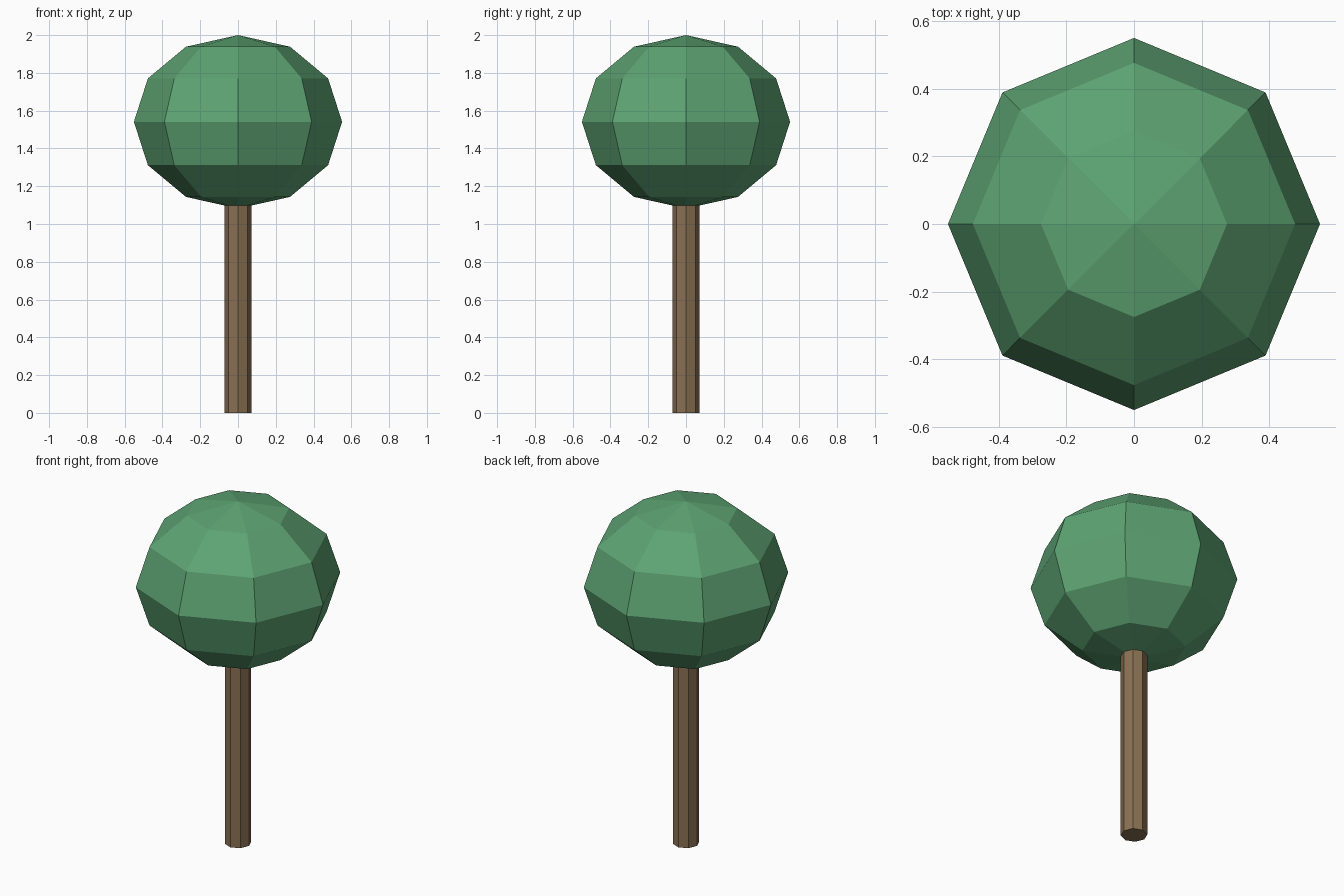
import bpy

if "Cube" in bpy.data.objects:
    bpy.data.objects.remove(bpy.data.objects["Cube"])


def paint(obj, name, color):
    mat = bpy.data.materials.new(name)
    mat.diffuse_color = (*color, 1)
    mat.use_nodes = True
    mat.node_tree.nodes["Principled BSDF"].inputs["Base Color"].default_value = mat.diffuse_color
    obj.data.materials.append(mat)


# Trunk: eight-sided post, its top tucked just inside the crown
TRUNK_HEIGHT = 1.12
bpy.ops.mesh.primitive_cylinder_add(vertices=8, radius=0.071, depth=TRUNK_HEIGHT,
                                    location=(0, 0, TRUNK_HEIGHT / 2))
trunk = bpy.context.object
trunk.name = "trunk"
paint(trunk, "bark_brown", (0.25, 0.16, 0.085))

# Crown: faceted, slightly flattened sphere of leaves
bpy.ops.mesh.primitive_uv_sphere_add(segments=8, ring_count=6, radius=1,
                                     location=(0, 0, 1.541))
crown = bpy.context.object
crown.name = "leaf_crown"
crown.scale = (0.551, 0.551, 0.459)
bpy.ops.object.transform_apply(location=False, rotation=False, scale=True)
paint(crown, "leaf_green", (0.11, 0.37, 0.17))
